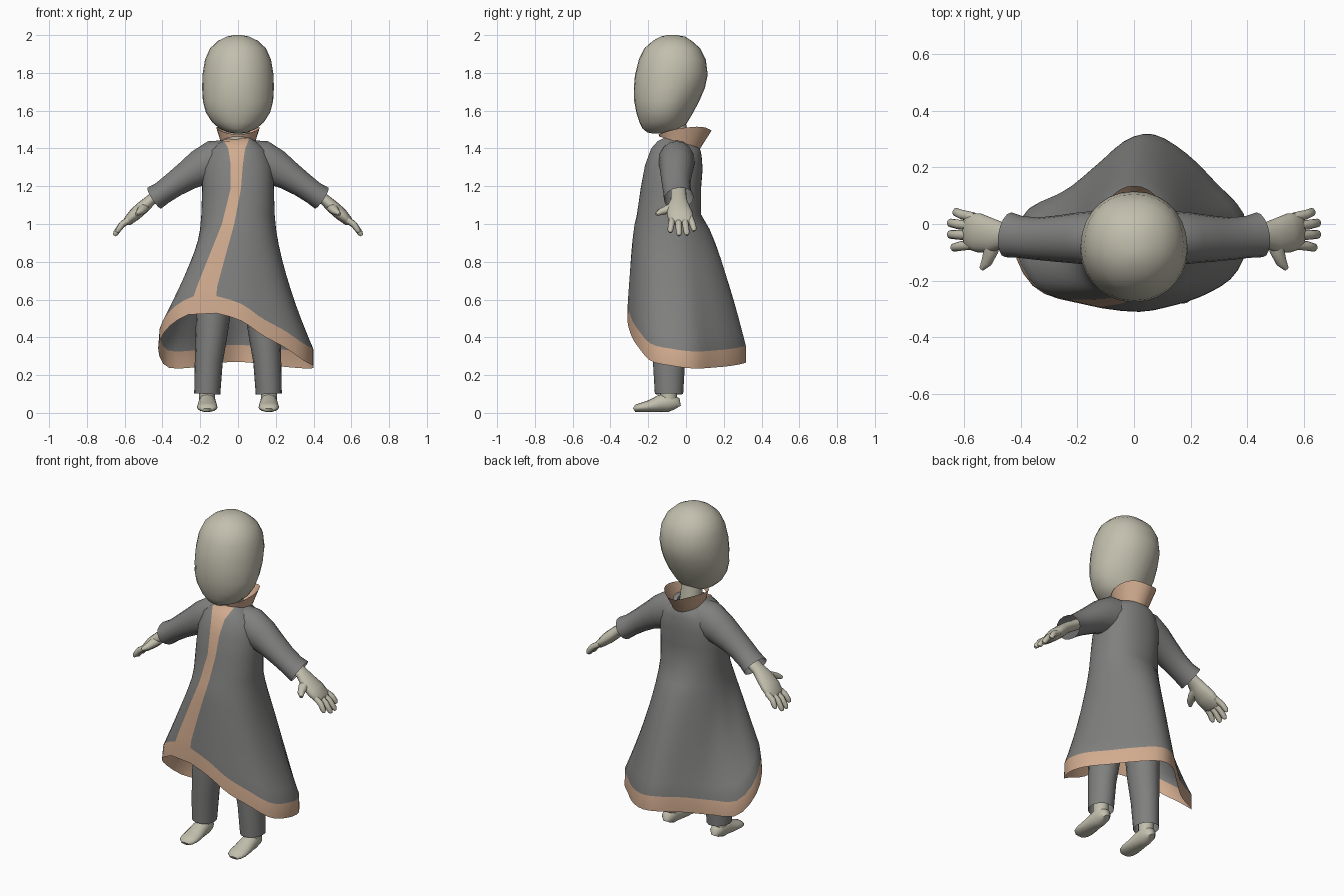
import bpy, bmesh, math
from mathutils import Vector

if "Cube" in bpy.data.objects:
    bpy.data.objects.remove(bpy.data.objects["Cube"])

TAU = 2 * math.pi


def material(name, rgb):
    m = bpy.data.materials.new(name)
    m.diffuse_color = (*rgb, 1)
    m.use_nodes = True
    m.node_tree.nodes["Principled BSDF"].inputs["Base Color"].default_value = m.diffuse_color
    return m


SKIN = material("pale_skin", (0.54, 0.52, 0.42))
CLOTH = material("grey_cloth", (0.215, 0.215, 0.212))
TRIM = material("tan_trim", (0.64, 0.41, 0.275))


def loft(name, rings, mats, caps=(True, True), rule=None, angle=50):
    """Skin a list of closed rings; rule(row, column) picks the material."""
    bm = bmesh.new()
    rows = [[bm.verts.new(p) for p in r] for r in rings]
    n = len(rows[0])
    for i in range(len(rows) - 1):
        for j in range(n):
            k = (j + 1) % n
            f = bm.faces.new((rows[i][j], rows[i][k], rows[i + 1][k], rows[i + 1][j]))
            f.material_index = rule(i, j) if rule else 0
    if caps[0]:
        bm.faces.new(rows[0])
    if caps[1]:
        bm.faces.new(rows[-1])
    bmesh.ops.recalc_face_normals(bm, faces=bm.faces)
    me = bpy.data.meshes.new(name)
    bm.to_mesh(me)
    bm.free()
    for m in mats:
        me.materials.append(m)
    ob = bpy.data.objects.new(name, me)
    bpy.context.collection.objects.link(ob)
    bpy.ops.object.select_all(action='DESELECT')
    ob.select_set(True)
    bpy.context.view_layer.objects.active = ob
    bpy.ops.object.shade_smooth_by_angle(angle=math.radians(angle))
    return ob


def tube(name, side, path, mat, ref=(0, 1, 0), n=16, caps=(True, True)):
    """Path of (x, y, z, radius along ref, radius across); side mirrors x."""
    pts = [Vector(p[:3]) for p in path]
    rings = []
    for i, p in enumerate(path):
        d = (pts[min(i + 1, len(pts) - 1)] - pts[max(i - 1, 0)]).normalized()
        a = Vector(ref)
        a = (a - d * a.dot(d)).normalized()
        b = d.cross(a)
        ring = [pts[i] + a * p[3] * math.cos(TAU * k / n) + b * p[4] * math.sin(TAU * k / n)
                for k in range(n)]
        rings.append([(side * v.x, v.y, v.z) for v in ring])
    return loft(name, rings, [mat], caps)


def lerp_table(table, z):
    """Linear lookup in rows sorted by falling first value."""
    if z >= table[0][0]:
        return table[0][1:]
    for a, b in zip(table, table[1:]):
        if z >= b[0]:
            t = (a[0] - z) / (a[0] - b[0])
            return [p + (q - p) * t for p, q in zip(a[1:], b[1:])]
    return table[-1][1:]


def power(v, e):
    return math.copysign(abs(v) ** e, v)


# Head: stacked ovals of (z, half width, front y, back y), narrower low at the back
HEAD = [(2.0, .02, -.10, -.05), (1.992, .06, -.135, -.005), (1.97, .105, -.175, .03),
        (1.93, .148, -.22, .075), (1.87, .175, -.25, .105), (1.79, .188, -.27, .115),
        (1.72, .19, -.276, .10), (1.65, .186, -.274, .07), (1.59, .17, -.263, .038),
        (1.54, .138, -.247, .008), (1.505, .098, -.23, -.015), (1.485, .05, -.205, -.05),
        (1.478, .015, -.17, -.12)]
rings = []
for z, w, f, b in HEAD:
    ring = []
    pinch = .25 * min(1, max(0, (1.85 - z) / .25))
    for k in range(28):
        s, c = math.sin(TAU * k / 28), math.cos(TAU * k / 28)
        squeeze = 1 - (pinch if c < 0 else .1) * c * c
        ring.append((w * power(s, .9) * squeeze, (f + b) / 2 - (b - f) / 2 * power(c, .95), z))
    rings.append(ring)
loft("head", rings, [SKIN], angle=70)
tube("neck", 1, [(0, -.045, 1.36, .07, .075), (0, -.05, 1.46, .058, .06),
                 (0, -.07, 1.58, .065, .07)], SKIN)

# Coat upper rings: front z, back z, half width, front y, back y
TORSO = [(1.465, 1.405, .085, -.135, .07), (1.44, 1.39, .12, -.16, .077),
         (1.40, 1.36, .16, -.187, .083), (1.31, 1.29, .188, -.218, .088),
         (1.19, 1.19, .19, -.24, .08), (1.05, 1.05, .194, -.26, .08)]
# Hem outline, from the front centre towards +x
HEM = [Vector(p) for p in (
    (0, -.31, .495), (.13, -.29, .41), (.25, -.25, .345), (.35, -.185, .275),
    (.398, -.08, .25), (.385, .04, .235), (.29, .145, .24), (.19, .245, .25),
    (.075, .315, .265), (-.025, .298, .27), (-.13, .21, .26), (-.24, .12, .24),
    (-.38, .045, .245), (-.422, -.09, .355), (-.35, -.225, .47), (-.2, -.28, .535))]
# Front strip edges: z, left x, right x
STRIP = [(1.47, -.085, .06), (1.44, -.075, .055), (1.38, -.04, .03), (1.2, -.036, .018),
         (1.0, -.085, -.02), (.8, -.165, -.075), (.65, -.225, -.115), (.5, -.27, -.115)]
LOWER = 9


def torso_point(r, u):
    zf, zb, w, f, b = TORSO[r]
    c, s = math.cos(TAU * u), math.sin(TAU * u)
    return Vector((w * power(s, .9), (f + b) / 2 - (b - f) / 2 * power(c, .9),
                   (zf + zb) / 2 + (zf - zb) / 2 * c))


def hem_point(u):
    """Closed Catmull-Rom curve through the hem outline."""
    i = math.floor(u * 16)
    t = u * 16 - i
    p, q, r, s = (HEM[(i + k) % 16] for k in (-1, 0, 1, 2))
    return .5 * (2 * q + (r - p) * t + (2 * p - 5 * q + 4 * r - s) * t ** 2
                 + (3 * q - p - 3 * r + s) * t ** 3)


def coat_point(row, u):
    if row < len(TORSO):
        return torso_point(row, u)
    waist, hem = torso_point(len(TORSO) - 1, u), hem_point(u)
    band = 1 - .09 / (waist.z - hem.z)
    k = row - len(TORSO) + 1
    s = band * k / LOWER if k <= LOWER else 1
    c = math.cos(TAU * u)
    e = 1.5 - (.9 if c > 0 else .75) * c * c
    # the flare is nearly complete at the band, which hangs almost straight
    p = waist.lerp(hem, min(1, s / .89) ** e)
    p.z = waist.z + (hem.z - waist.z) * s
    return p


def strip_u(row, edge):
    """Find where a strip edge crosses a coat row."""
    lo, hi = -.2, .2
    for _ in range(30):
        m = (lo + hi) / 2
        p = coat_point(row, m)
        if p.x < lerp_table(STRIP, p.z)[edge]:
            lo = m
        else:
            hi = m
    return lo


# Coat body: column 0 is the front strip, the last row is the hem band
COLS, ROWS = 44, len(TORSO) + LOWER + 1
rings = []
for row in range(ROWS):
    left, right = strip_u(row, 0), strip_u(row, 1)
    us = [left] + [right + (1 + left - right) * k / COLS for k in range(COLS)]
    rings.append([coat_point(row, u) for u in us])
loft("coat", rings, [CLOTH, TRIM], (False, False),
     lambda i, j: int(j == 0 or i == ROWS - 2), angle=60)

# Collar: flared open band, leaning out at the back
low, top = [], []
for k in range(28):
    s, c = math.sin(TAU * k / 28), math.cos(TAU * k / 28)
    low.append(Vector((.09 * s, -.033 - .107 * c, 1.43 + .032 * c)))
    top.append(Vector((.115 * s, -.005 - .14 * c,
                       1.51 - .014 * c - .022 * max(c, 0) ** 2 - .03 * max(-c, 0) ** 4)))
mid = [a.lerp(b, .5) for a, b in zip(low, top)]
loft("collar", [low, mid, top], [TRIM], (False, False))

for side, tag in ((1, "left"), (-1, "right")):
    # Sleeve, open at the cuff
    tube(tag + "_sleeve", side,
         [(.05, -.05, 1.34, .095, .105), (.13, -.05, 1.33, .097, .112),
          (.20, -.05, 1.298, .09, .096), (.27, -.052, 1.255, .082, .078),
          (.34, -.052, 1.208, .075, .067), (.40, -.046, 1.165, .074, .062),
          (.443, -.038, 1.137, .08, .066)], CLOTH, caps=(True, False))
    # Hand: palm, four fingers and thumb
    tube(tag + "_palm", side,
         [(.38, -.04, 1.18, .04, .03), (.46, -.038, 1.128, .043, .03),
          (.50, -.04, 1.092, .06, .034), (.545, -.032, 1.052, .069, .034),
          (.585, -.024, 1.014, .064, .025), (.597, -.024, 1.002, .05, .012)], SKIN)
    for i, (y0, y1, x1, z1) in enumerate(((.024, .042, .635, .962), (-.008, .004, .655, .94),
                                          (-.04, -.037, .655, .938), (-.072, -.083, .642, .955))):
        x0, z0, r = .565, 1.03, .017
        tube(f"{tag}_finger_{i + 1}", side,
             [(x0, y0, z0, r, r), (x0 * .5 + x1 * .5 + .008, (y0 + y1) / 2, (z0 + z1) / 2 + .008, r, r),
              (x1 - .007, y1, z1 + .012, .015, .015), (x1, y1, z1, .007, .007)], SKIN, n=10)
    tube(tag + "_thumb", side,
         [(.50, -.05, 1.09, .028, .036), (.505, -.095, 1.078, .024, .027),
          (.52, -.135, 1.064, .018, .02), (.538, -.158, 1.052, .009, .009)],
         SKIN, ref=(0, 0, 1), n=10)
    # Trouser leg
    tube(tag + "_trouser_leg", side,
         [(.10, -.07, .85, .12, .10), (.125, -.08, .6, .105, .095), (.14, -.088, .42, .095, .085),
          (.155, -.09, .27, .085, .074), (.163, -.09, .10, .075, .069)], CLOTH, caps=(True, False))
    # Ankle and foot
    tube(tag + "_ankle", side, [(.163, -.09, .2, .045, .043), (.163, -.092, .05, .043, .042)], SKIN)
    tube(tag + "_foot", side,
         [(.163, y, h / 2 + .004, w, h / 2)
          for y, w, h in ((-.047, .02, .045), (-.057, .037, .08), (-.09, .045, .105),
                          (-.14, .048, .09), (-.19, .053, .064), (-.235, .054, .05),
                          (-.262, .046, .04), (-.275, .027, .022))], SKIN, ref=(1, 0, 0))
